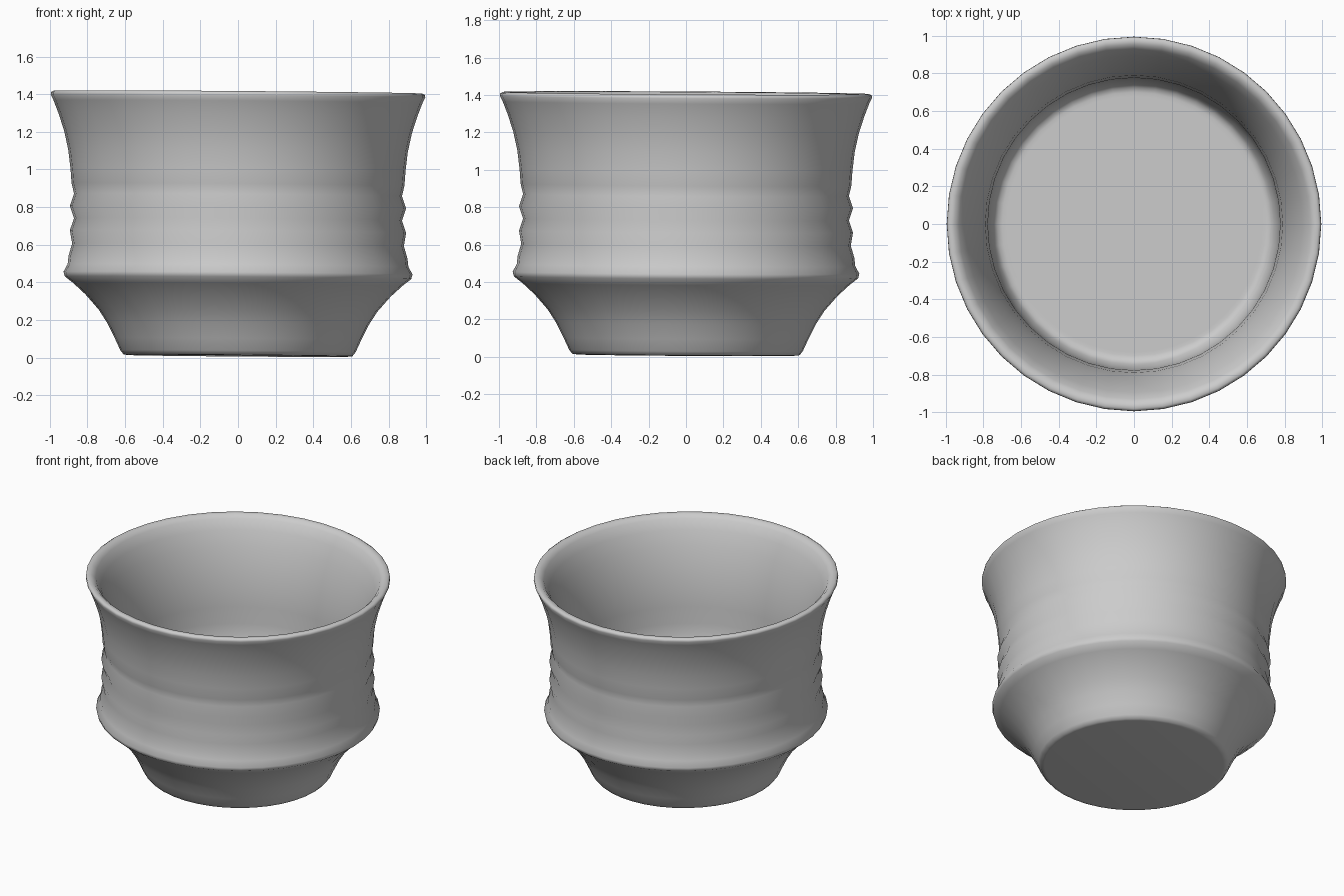
import bpy, bmesh, math

if "Cube" in bpy.data.objects:
    bpy.data.objects.remove(bpy.data.objects["Cube"])

SIDES = 40

# Outer wall, base edge to rim (radius, height)
outer = [(0.585, 0.010), (0.608, 0.013), (0.625, 0.035), (0.655, 0.10), (0.695, 0.18),
         (0.74, 0.25), (0.81, 0.33), (0.875, 0.39), (0.92, 0.425), (0.927, 0.45),
         (0.905, 0.49), (0.900, 0.535), (0.881, 0.60)]
# Throwing ridges around the waist: crest, then groove
for crest in (0.67, 0.80):
    outer += [(0.893, crest), (0.871, crest + 0.065)]
outer += [(0.884, 0.92), (0.890, 1.00), (0.902, 1.10), (0.924, 1.20),
          (0.953, 1.29), (0.98, 1.36), (0.995, 1.39)]
# Rounded lip and inner wall, down to the floor
inner = [(0.993, 1.403), (0.98, 1.411), (0.955, 1.408), (0.93, 1.385), (0.895, 1.32),
         (0.855, 1.22), (0.82, 1.10), (0.79, 0.96), (0.777, 0.82), (0.774, 0.70),
         (0.765, 0.62), (0.745, 0.56), (0.725, 0.535), (0.70, 0.53), (0.68, 0.53)]

# Revolve the profile, with a very slight hand-thrown lean
bm = bmesh.new()
rings = []
for r, z in outer + inner:
    ring = []
    for k in range(SIDES):
        a = 2 * math.pi * k / SIDES
        x, y = r * math.cos(a), r * math.sin(a)
        ring.append(bm.verts.new((x, y, max(0, z - 0.008 * x - 0.006 * y))))
    rings.append(ring)
for low, high in zip(rings, rings[1:]):
    for k in range(SIDES):
        n = (k + 1) % SIDES
        bm.faces.new((low[k], low[n], high[n], high[k]))
# Underside and inside floor
bm.faces.new(rings[0][::-1])
bm.faces.new(rings[-1])
bmesh.ops.recalc_face_normals(bm, faces=bm.faces)

mesh = bpy.data.meshes.new("ceramic_cup")
bm.to_mesh(mesh)
bm.free()
cup = bpy.data.objects.new("ceramic_cup", mesh)
bpy.context.collection.objects.link(cup)
bpy.context.view_layer.objects.active = cup
cup.select_set(True)
bpy.ops.object.shade_smooth_by_angle(angle=math.radians(60))
